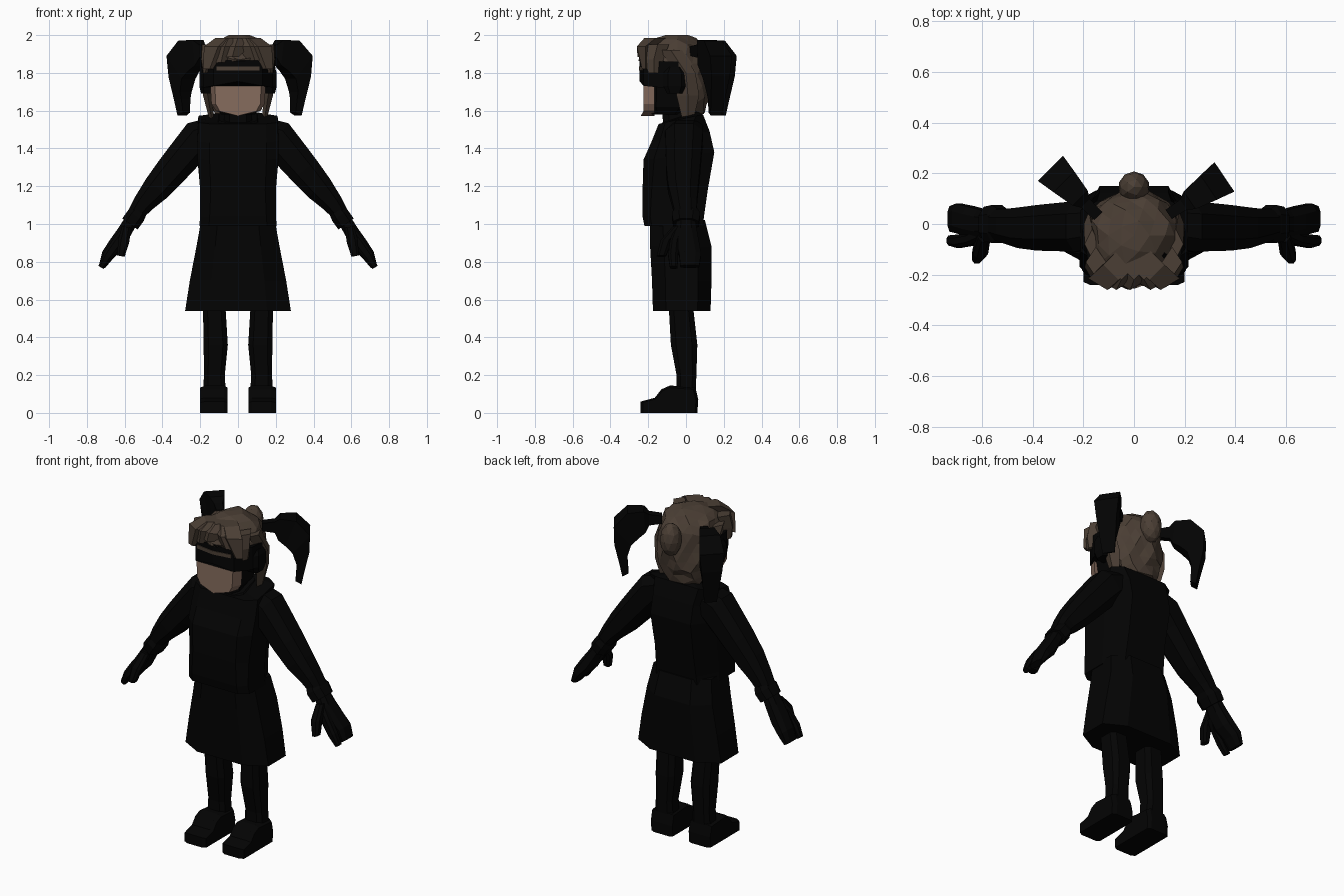
import bpy, bmesh, math, random
from mathutils import Vector, Matrix

if "Cube" in bpy.data.objects:
    bpy.data.objects.remove(bpy.data.objects["Cube"])

random.seed(4)


def material(name, rgb):
    m = bpy.data.materials.new(name)
    m.diffuse_color = (*rgb, 1)
    m.use_nodes = True
    m.node_tree.nodes["Principled BSDF"].inputs["Base Color"].default_value = m.diffuse_color
    return m


BLACK = material("black cloth", (0.001, 0.001, 0.001))
HAIR = material("brown hair", (0.07, 0.049, 0.035))
SKIN = material("skin", (0.23, 0.145, 0.107))


def finish(bm, name, mat, fix=True):
    if fix:
        bmesh.ops.recalc_face_normals(bm, faces=bm.faces)
    me = bpy.data.meshes.new(name)
    bm.to_mesh(me)
    bm.free()
    me.materials.append(mat)
    ob = bpy.data.objects.new(name, me)
    bpy.context.collection.objects.link(ob)
    return ob


def loft(name, rings, mat):
    """Skin a list of equal-length rings and cap both ends."""
    bm = bmesh.new()
    vs = [[bm.verts.new(p) for p in r] for r in rings]
    n = len(vs[0])
    for a, b in zip(vs, vs[1:]):
        for i in range(n):
            bm.faces.new((a[i], a[(i + 1) % n], b[(i + 1) % n], b[i]))
    bm.faces.new(vs[0])
    bm.faces.new(vs[-1])
    return finish(bm, name, mat)


def octagon(hx, y0, y1, z, tilt=0.0, cx=0.0, cut=0.6, back=1.0):
    """Level ring with cut corners; tilt raises the back, back narrows it."""
    cy, hy = (y0 + y1) / 2, (y1 - y0) / 2
    pts = [(1, -cut), (1, cut * .3 if back < 1 else cut), (cut * back, 1), (-cut * back, 1),
           (-1, cut * .3 if back < 1 else cut), (-1, -cut), (-cut, -1), (cut, -1)]
    return [(cx + hx * u, cy + hy * v, z + tilt * v) for u, v in pts]


def limb_rings(stations):
    """Rings across a path in the xz plane: x, z, half width, half depth, y."""
    P = [Vector((s[0], 0, s[1])) for s in stations]
    out = []
    for i, (x, z, w, d, y) in enumerate(stations):
        t = (P[min(i + 1, len(P) - 1)] - P[max(i - 1, 0)]).normalized()
        side = Vector((-t.z, 0, t.x))
        c = Vector((x, y, z))
        out.append([c + side * w * u + Vector((0, d * v, 0)) for u, v in
                    [(1, -.5), (1, .5), (.5, 1), (-.5, 1), (-1, .5), (-1, -.5), (-.5, -1), (.5, -1)]])
    return out


def flip(rings, s):
    return [[(s * p[0], p[1], p[2]) for p in r] for r in rings]


# Top and skirt
loft("torso", [
    octagon(.205, -.22, .09, .99, cut=.75, back=.9), octagon(.20, -.23, .095, 1.04, cut=.75, back=.9),
    octagon(.20, -.23, .115, 1.18, cut=.72, back=.9), octagon(.215, -.225, .15, 1.36, .02, cut=.7, back=.9),
    octagon(.215, -.185, .125, 1.46, .03, cut=.7, back=.9), octagon(.21, -.145, .09, 1.555, .025, cut=.7),
    octagon(.11, -.10, .06, 1.565, .03, cut=.7)], BLACK)
loft("skirt", [
    octagon(.28, -.175, .13, .54, cut=.55), octagon(.255, -.18, .135, .70, cut=.55),
    octagon(.22, -.19, .135, .88, cut=.55), octagon(.195, -.19, .10, 1.02, cut=.55)], BLACK)
loft("collar", [octagon(.125, -.15, .07, 1.47, .03), octagon(.13, -.155, .075, 1.52, .03),
                octagon(.10, -.13, .055, 1.565, .03)], BLACK)
loft("neck", [octagon(.075, -.12, .04, 1.50), octagon(.075, -.13, .04, 1.68)], BLACK)

# Paired limbs
for s, side in ((1, "right"), (-1, "left")):
    loft("arm_" + side, flip(limb_rings([
        (.14, 1.485, .08, .09, .0), (.205, 1.455, .10, .10, -.01), (.268, 1.382, .092, .095, -.012),
        (.35, 1.285, .085, .09, -.015), (.43, 1.19, .075, .08, -.015), (.50, 1.11, .056, .066, -.008),
        (.555, 1.035, .04, .055, 0)]), s), BLACK)
    loft("cuff_" + side, flip(limb_rings([
        (.523, 1.07, .044, .062, 0), (.54, 1.045, .05, .075, 0), (.572, 1.0, .05, .068, 0)]), s), BLACK)
    loft("hand_" + side, flip(limb_rings([
        (.565, 1.02, .036, .048, 0), (.60, .96, .038, .058, .0), (.645, .89, .042, .06, .01),
        (.69, .835, .034, .058, .022), (.72, .775, .018, .05, .02)]), s), BLACK)
    loft("finger_" + side, flip(limb_rings([
        (.60, .95, .03, .03, -.04), (.64, .90, .03, .025, -.06), (.69, .83, .026, .026, -.068),
        (.725, .77, .016, .02, -.065)]), s), BLACK)
    loft("thumb_" + side, flip(limb_rings([
        (.59, .985, .025, .03, -.04), (.605, .91, .03, .03, -.105), (.62, .83, .02, .025, -.13)]), s), BLACK)
    loft("leg_" + side, [
        octagon(.062, -.05, .05, .08, cx=s * .125), octagon(.055, -.05, .055, .20, cx=s * .125),
        octagon(.064, -.08, .06, .36, cx=s * .118), octagon(.06, -.09, .04, .54, cx=s * .125),
        octagon(.065, -.09, .045, .66, cx=s * .125)], BLACK)
    # Shoe: side profile swept across its width, pinched at the outer faces
    prof = [(-.24, 0), (.06, 0), (.065, .07), (.05, .135), (-.085, .145), (-.13, .125), (-.165, .08), (-.24, .06)]
    loft("shoe_" + side, [[(s * x, -.09 + (y + .09) * k, z * k) for y, z in prof]
                          for x, k in ((.055, .92), (.075, 1), (.175, 1), (.20, .92))], BLACK)

# Head, face plate and visor
loft("head", [
    octagon(.09, -.18, -.03, 1.58), octagon(.12, -.20, .01, 1.62), octagon(.14, -.21, .06, 1.72),
    octagon(.165, -.215, .08, 1.86), octagon(.12, -.16, .05, 1.94)], BLACK)
outline = [(0, 1.572), (.105, 1.597), (.128, 1.635), (.135, 1.76), (-.135, 1.76), (-.128, 1.635), (-.105, 1.597)]
loft("face", [[(x * 1.1, -.168, z) for x, z in outline],
              [(x * .92, -.225 - .015 * (abs(x) < .05), z) for x, z in outline]], SKIN)
loft("visor", [[(x, y, z - drop * abs(x)) for x, y in
                ((-.195, -.04), (-.185, -.13), (-.13, -.225), (0, -.245), (.13, -.225), (.185, -.13), (.195, -.04))]
               for z, drop in ((1.755, .18), (1.87, .05))], BLACK)
for s, side in ((1, "right"), (-1, "left")):
    loft("ear_cover_" + side, flip([octagon(.04, -.10, -.02, 1.69, cx=.155),
                                    octagon(.05, -.12, 0, 1.73, cx=.155),
                                    octagon(.05, -.12, 0, 1.80, cx=.155),
                                    octagon(.04, -.10, -.02, 1.83, cx=.155)], s), BLACK)
    # Thin brow strip on the visor
    loft("brow_" + side, flip([[(.0, -.249, z), (.115, -.232, z), (.115, -.226, z), (.0, -.243, z)]
                               for z in (1.813, 1.835)], s), HAIR)

# Hair: faceted boxy cap with a cut-away front
bm = bmesh.new()
bmesh.ops.create_icosphere(bm, subdivisions=3, radius=1)
for v in bm.verts:
    p = v.co.copy()
    f = 1 / max(.45, math.sqrt(max(0, 1 - p.z * p.z))) ** (.7 if p.z < 0 else .3)
    p.x, p.y = p.x * f, p.y * f
    k = random.uniform(.94, 1.05)
    p = Vector((p.x * .188 * k, -.045 + p.y * (.205 if p.y < 0 else .18) * k,
                1.79 + p.z * (.212 if p.z > 0 else .23) * k))
    t = min(1, max(0, (.03 - p.y) / .06))
    floor = 1.57 + t * (.30 - .13 * max(0, abs(p.x) - .12) / .07)
    p.z = min(2.0, max(p.z, floor + random.uniform(-.012, .012)))
    v.co = p
finish(bm, "hair_cap", HAIR, fix=False)

# Bun at the back
bm = bmesh.new()
bmesh.ops.create_icosphere(bm, subdivisions=2, radius=1,
                           matrix=Matrix.Translation((0, .145, 1.865)) @ Matrix.Diagonal((.062, .062, .10, 1)))
finish(bm, "hair_bun", HAIR)


def lock(name, pts):
    """Tapered four-sided strand: x, y, z, half width, half depth."""
    loft(name, [[(x + w, y, z), (x, y + d, z), (x - w, y, z), (x, y - d, z)] for x, y, z, w, d in pts], HAIR)


# Side locks and swept fringe
for s, side in ((1, "right"), (-1, "left")):
    lock("side_lock_" + side, [(s * .165, -.08, 1.92, .03, .06), (s * .178, .0, 1.80, .02, .05),
                               (s * .16, .01, 1.68, .025, .06), (s * .14, .01, 1.555, .012, .03)])
    lock("temple_lock_" + side, [(s * .15, -.15, 1.95, .04, .06), (s * .165, -.17, 1.87, .03, .05),
                                 (s * .172, -.17, 1.80, .012, .03)])
for i, (x0, x1, z1) in enumerate(((-.06, -.15, 1.82), (-.05, -.09, 1.855), (.0, -.03, 1.885),
                                  (.04, .09, 1.865), (.06, .15, 1.82))):
    lock("fringe_%d" % (i + 1), [(x0, -.16, 1.985, .06, .06), ((x0 + x1) / 2, -.215, 1.94, .075, .045),
                                 (x1, -.245 + abs(x1) * .2, z1, .035, .018)])

# Pigtails: boxy drooping tufts on thin ties; outer r, z, inner r, z, half thickness
tuft = [(-.04, 1.94, -.04, 1.89, .022), (.03, 1.95, .03, 1.88, .024), (.06, 1.975, .05, 1.84, .042),
        (.15, 1.97, .09, 1.81, .058), (.225, 1.89, .13, 1.77, .07), (.222, 1.78, .15, 1.70, .058),
        (.195, 1.66, .15, 1.66, .045), (.178, 1.575, .145, 1.59, .035)]
for s, side, a in ((1, "right", 34), (-1, "left", 45)):
    c, n = math.cos(math.radians(a)), math.sin(math.radians(a))
    rings = [[(s * (.17 + r * c - t * n), .06 + r * n + t * c, z) for r, z, t in
              ((ro, zo, t), (ro, zo, -t), (ri, zi, -.75 * t), (ri, zi, .75 * t))]
             for ro, zo, ri, zi, t in tuft]
    loft("pigtail_" + side, rings, BLACK)
